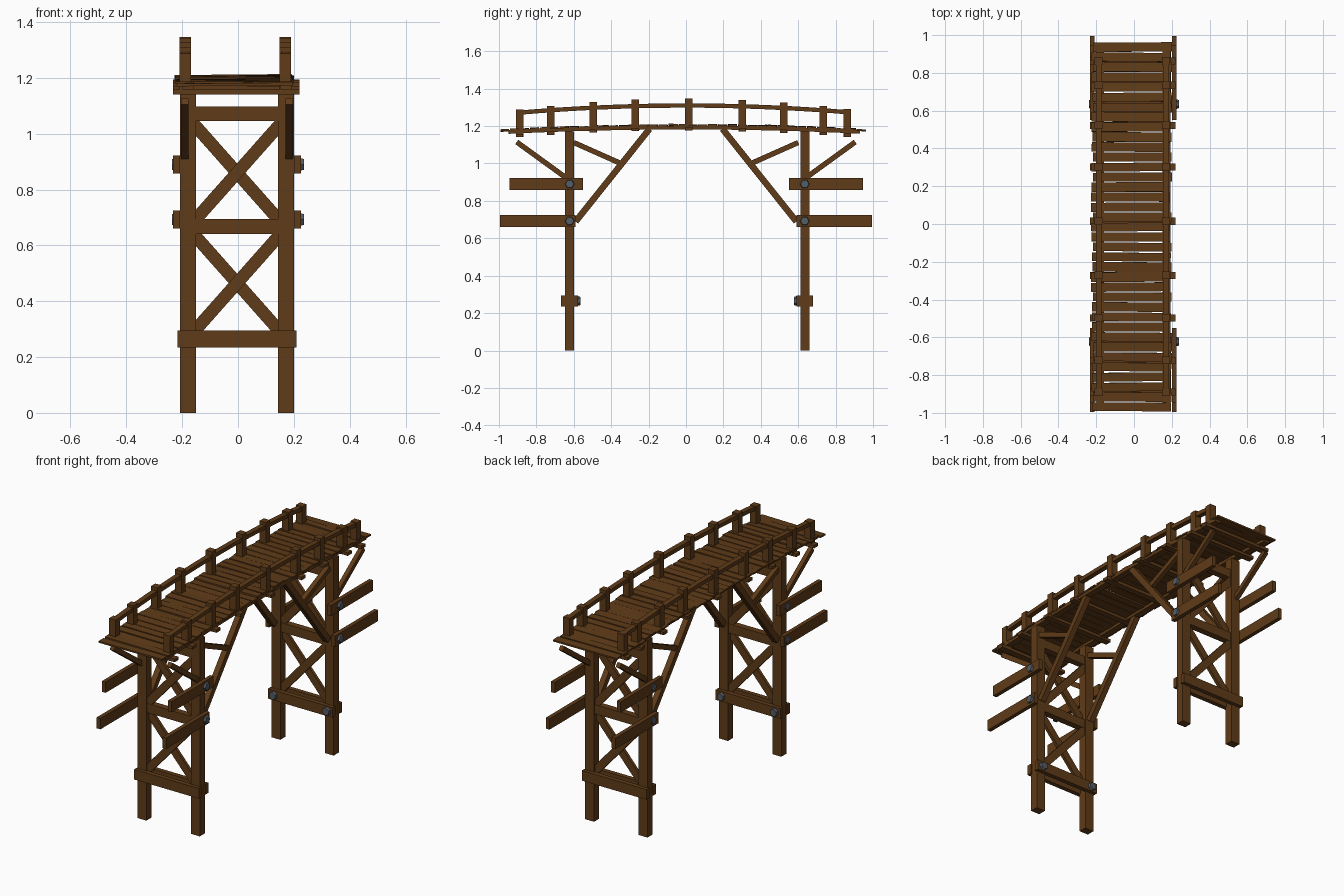
import bpy, bmesh, math, random
from mathutils import Vector, Matrix

if "Cube" in bpy.data.objects:
    bpy.data.objects.remove(bpy.data.objects["Cube"])

random.seed(4)

def material(name, col):
    m = bpy.data.materials.new(name)
    m.diffuse_color = (*col, 1)
    m.use_nodes = True
    m.node_tree.nodes["Principled BSDF"].inputs["Base Color"].default_value = m.diffuse_color
    return m

WOOD = material("dark_wood", (0.115, 0.044, 0.009))
IRON = material("iron", (0.09, 0.11, 0.13))

def finish(name, bm, mat):
    bmesh.ops.recalc_face_normals(bm, faces=bm.faces)
    me = bpy.data.meshes.new(name)
    bm.to_mesh(me)
    bm.free()
    me.materials.append(mat)
    ob = bpy.data.objects.new(name, me)
    bpy.context.collection.objects.link(ob)
    return ob

def box(name, x0, x1, y0, y1, z0, z1, tilt=(0, 0, 0)):
    """Box from its limits, with an optional small tilt about its centre."""
    bm = bmesh.new()
    bmesh.ops.create_cube(bm, size=1)
    bm.transform(Matrix.Diagonal((x1 - x0, y1 - y0, z1 - z0, 1)))
    ob = finish(name, bm, WOOD)
    ob.location = ((x0 + x1) / 2, (y0 + y1) / 2, (z0 + z1) / 2)
    ob.rotation_euler = tilt
    return ob

def beam(name, a, b, side, wide, deep):
    """Timber from a to b; 'wide' is measured along the side axis."""
    a, b, s = Vector(a), Vector(b), Vector(side)
    d = b - a
    n = d.normalized().cross(s)
    bm = bmesh.new()
    bmesh.ops.create_cube(bm, size=1)
    m = Matrix((s * wide, n * deep, d)).transposed().to_4x4()
    m.translation = (a + b) / 2
    bm.transform(m)
    return finish(name, bm, WOOD)

def strip(name, x, wide, ys, zf, thick):
    """Curved timber following the arch height zf(y)."""
    bm = bmesh.new()
    rings = []
    for y in ys:
        z = zf(y)
        rings.append([bm.verts.new((x + dx * wide / 2, y, z + dz * thick / 2))
                      for dx, dz in ((-1, -1), (1, -1), (1, 1), (-1, 1))])
    for r, q in zip(rings, rings[1:]):
        for i in range(4):
            j = (i + 1) % 4
            bm.faces.new((r[i], r[j], q[j], q[i]))
    bm.faces.new(rings[0])
    bm.faces.new(rings[-1])
    return finish(name, bm, WOOD)

def bolt(name, loc, axis):
    """Six-sided bolt head with a smaller crown."""
    bm = bmesh.new()
    bmesh.ops.create_cone(bm, cap_ends=True, segments=6, radius1=0.027, radius2=0.022, depth=0.018)
    ob = finish(name, bm, IRON)
    ob.location = loc
    ob.rotation_euler = Vector((0, 0, 1)).rotation_difference(Vector(axis)).to_euler()

LX = (-0.179, 0.172)          # left and right leg lines
X, Y = (1, 0, 0), (0, 1, 0)

# Two trestles
for end, sy, ly in (("front", -1, -0.622), ("back", 1, 0.635)):
    for side, sx, lx in (("left", -1, LX[0]), ("right", 1, LX[1])):
        tag = f"{end}_{side}"
        box(f"{tag}_leg", lx - 0.029, lx + 0.029, ly - 0.024, ly + 0.024, 0, 1.17)
        # outrigger beams bolted outside the legs
        xo = lx + sx * 0.029
        x0, x1 = sorted((xo, xo + sx * 0.024))
        for lvl, near, far, z0, z1 in (("upper", 0.55, 0.945, 0.858, 0.922),
                                       ("lower", 0.59, 0.995, 0.66, 0.725)):
            y0, y1 = sorted((sy * near, sy * far))
            box(f"{tag}_{lvl}_outrigger", x0, x1, y0, y1, z0, z1)
            bolt(f"{tag}_{lvl}_bolt", (sx * 0.228, ly, (z0 + z1) / 2), (sx, 0, 0))
        bolt(f"{tag}_foot_bolt", (lx, ly - sy * 0.049, 0.265), (0, -sy, 0))
        # slanting braces under the deck
        beam(f"{tag}_main_brace", (lx, sy * 0.59, 0.69), (lx, sy * 0.195, 1.185), X, 0.034, 0.034)
        beam(f"{tag}_tie_strut", (lx, sy * 0.6, 1.112), (lx, sy * 0.355, 1.003), X, 0.028, 0.028)
        beam(f"{tag}_outer_brace", (lx + sx * 0.012, sy * 0.905, 1.115),
             (lx + sx * 0.012, sy * 0.625, 0.912), X, 0.026, 0.028)
    # horizontal ties
    for nm, z0, z1 in (("top", 1.045, 1.098), ("middle", 0.64, 0.695)):
        box(f"{end}_{nm}_tie", -0.165, 0.16, ly - 0.019, ly + 0.019, z0, z1)
    for nm, s in (("outer", 1), ("inner", -1)):
        y0, y1 = sorted((ly + sy * s * 0.018, ly + sy * s * 0.045))
        box(f"{end}_{nm}_foot_beam", -0.216, 0.209, y0, y1, 0.235, 0.295)
    # crossed braces
    for nm, z0, z1 in (("upper", 0.67, 1.05), ("lower", 0.275, 0.655)):
        for k, (a, b) in enumerate(((z0, z1), (z1, z0))):
            y = ly + (k - 0.5) * 0.016
            beam(f"{end}_{nm}_cross_brace_{k}", (-0.172, y, a), (0.165, y, b), Y, 0.018, 0.045)

# Arched stringers
ys = [-0.95 + 1.88 * i / 16 for i in range(17)]
for side, lx in zip(("left", "right"), LX):
    strip(f"{side}_stringer", lx, 0.04, ys, lambda y: 1.192 - 0.026 * y * y, 0.02)

# Deck planks, laid a little unevenly
N = 37
pitch = 1.958 / N
for i in range(N):
    y = -0.995 + pitch * (i + 0.5)
    z = 1.204 - 0.028 * y * y + random.uniform(-0.002, 0.002)
    w = pitch * random.uniform(0.84, 0.97) / 2
    dx = random.uniform(-0.006, 0.006)
    tilt = (math.atan(-0.056 * y) + random.uniform(-0.05, 0.05),
            random.uniform(-0.01, 0.01), random.uniform(-0.01, 0.01))
    box(f"deck_plank_{i}", -0.221 + dx, 0.196 + dx, y - w, y + w, z - 0.005, z + 0.005, tilt)

# Railing posts on cross joists
post_y = (-0.89, -0.722, -0.497, -0.272, 0.015, 0.302, 0.522, 0.735, 0.863)
for i, y in enumerate(post_y):
    low = 1.176 - 0.045 * y * y
    top = 1.347 - 0.075 * y * y
    box(f"cross_joist_{i}", -0.232, 0.22, y - 0.019, y + 0.019, low, low + 0.018)
    for side, px in (("left", -0.189), ("right", 0.169)):
        box(f"{side}_rail_post_{i}", px - 0.021, px + 0.021, y - 0.02, y + 0.02, low, top)

# Handrails
rail_y = [-0.9 + 1.775 * i / 16 for i in range(17)]
for side, px in (("left", -0.187), ("right", 0.169)):
    strip(f"{side}_handrail", px, 0.03, rail_y, lambda y: 1.31 - 0.048 * y * y, 0.023)
